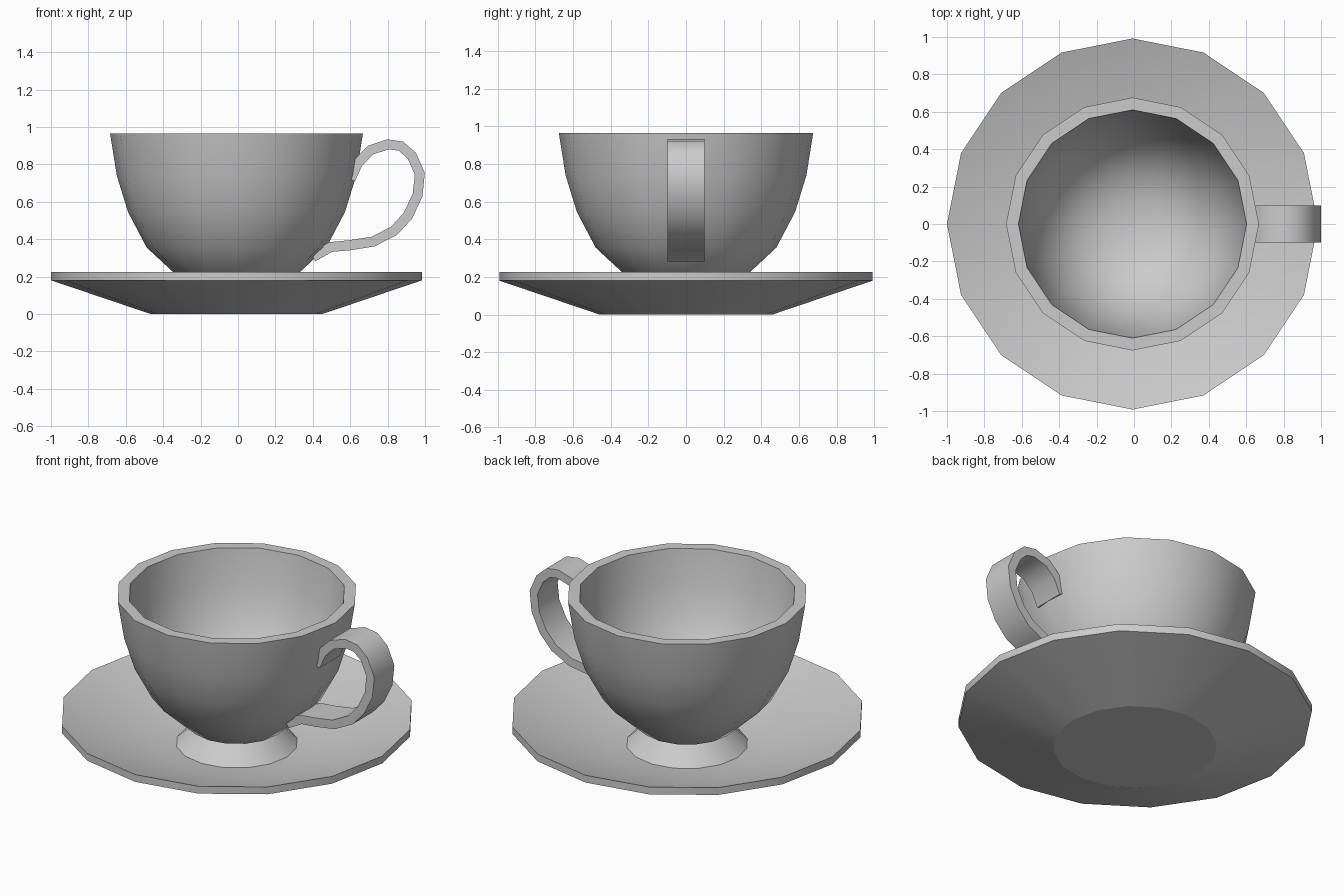
import bpy, bmesh, math
from mathutils import Vector

if "Cube" in bpy.data.objects:
    bpy.data.objects.remove(bpy.data.objects["Cube"])

SIDES = 16
CENTRE_X = -0.008

grey = bpy.data.materials.new("plain grey")
grey.use_nodes = True
grey.diffuse_color = (0.6, 0.6, 0.6, 1)
grey.node_tree.nodes["Principled BSDF"].inputs["Base Color"].default_value = (0.6, 0.6, 0.6, 1)


def finish(name, bm, angle):
    """Turn the bmesh into a smooth object that keeps its sharp edges."""
    bmesh.ops.recalc_face_normals(bm, faces=bm.faces)
    mesh = bpy.data.meshes.new(name)
    bm.to_mesh(mesh)
    bm.free()
    mesh.materials.append(grey)
    obj = bpy.data.objects.new(name, mesh)
    bpy.context.collection.objects.link(obj)
    bpy.ops.object.select_all(action='DESELECT')
    obj.select_set(True)
    bpy.context.view_layer.objects.active = obj
    bpy.ops.object.shade_smooth_by_angle(angle=math.radians(angle))
    return obj


def lathe(name, profile, angle=35):
    """Spin a radius/height profile around the vertical axis."""
    bm = bmesh.new()
    verts = [bm.verts.new((r, 0, z)) for r, z in profile]
    edges = [bm.edges.new(pair) for pair in zip(verts, verts[1:])]
    bmesh.ops.spin(bm, geom=verts + edges, cent=(0, 0, 0), axis=(0, 0, 1),
                   angle=math.tau, steps=SIDES, use_duplicate=False)
    bmesh.ops.remove_doubles(bm, verts=bm.verts, dist=0.0005)
    obj = finish(name, bm, angle)
    obj.location.x = CENTRE_X
    return obj


# Saucer: flat base, sloping dish and a narrow upright edge
saucer = lathe("saucer", [(0, 0), (0.46, 0), (0.992, 0.18), (0.992, 0.225),
                          (0.46, 0.045), (0, 0.045)])
for face in saucer.data.polygons:
    if face.normal.z < -0.99:
        face.use_smooth = False

# Cup: flared foot, rounded bowl, flat rim and hollow inside
foot = [(0, 0.042), (0.345, 0.042), (0.23, 0.15)]
outside = [(0.27, 0.16), (0.48, 0.355), (0.58, 0.545), (0.64, 0.74), (0.676, 0.965)]
inside = [(0.61, 0.965), (0.58, 0.755), (0.525, 0.575), (0.435, 0.41),
          (0.30, 0.285), (0.15, 0.235), (0, 0.22)]
lathe("cup", foot + outside + inside)

# Handle: a flat strap following a curved path in the xz plane
path = [(0.60, 0.72), (0.642, 0.81), (0.71, 0.877), (0.803, 0.907), (0.872, 0.897),
        (0.93, 0.845), (0.972, 0.75), (0.96, 0.635), (0.908, 0.525), (0.835, 0.445),
        (0.722, 0.387), (0.594, 0.367), (0.495, 0.358), (0.40, 0.305)]
points = [Vector((x, 0, z)) for x, z in path]
HALF_WIDTH, HALF_THICK = 0.098, 0.027
bm = bmesh.new()
rings = []
for i, p in enumerate(points):
    along = (points[min(i + 1, len(points) - 1)] - points[max(i - 1, 0)]).normalized()
    out = Vector((-along.z, 0, along.x)) * HALF_THICK
    side = Vector((0, HALF_WIDTH, 0))
    rings.append([bm.verts.new(p + out * a + side * b)
                  for a, b in ((1, 1), (1, -1), (-1, -1), (-1, 1))])
for a, b in zip(rings, rings[1:]):
    for k in range(4):
        n = (k + 1) % 4
        bm.faces.new((a[k], a[n], b[n], b[k]))
bm.faces.new(rings[0])
bm.faces.new(rings[-1])
finish("handle", bm, 45)
